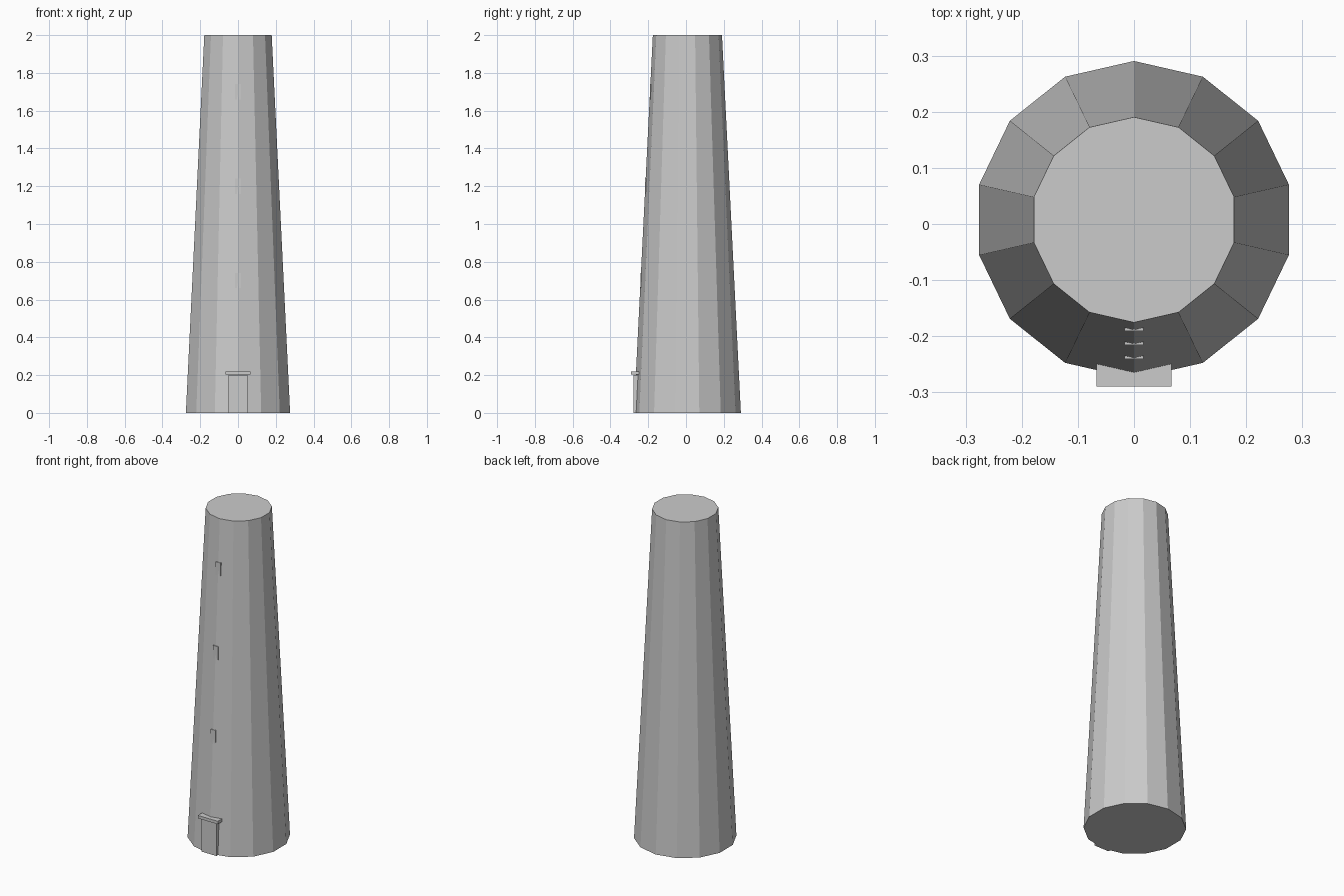
import bpy, math

if "Cube" in bpy.data.objects:
    bpy.data.objects.remove(bpy.data.objects["Cube"])

stone = bpy.data.materials.new("pale grey stone")
stone.diffuse_color = (0.6, 0.6, 0.6, 1)
stone.use_nodes = True
stone.node_tree.nodes["Principled BSDF"].inputs["Base Color"].default_value = stone.diffuse_color

CY = 0.0075           # tower axis sits slightly back, so the lintel balances it
R_BASE, R_TOP, H = 0.283, 0.183, 2.0


def box(name, x, y0, y1, z0, z1):
    """Box centred on x = 0 with half width x."""
    bpy.ops.mesh.primitive_cube_add(size=1, location=(0, (y0 + y1) / 2, (z0 + z1) / 2))
    ob = bpy.context.object
    ob.name = name
    ob.scale = (2 * x, y1 - y0, z1 - z0)
    bpy.ops.object.transform_apply(location=False, rotation=False, scale=True)
    ob.data.materials.append(stone)
    return ob


# Tapered 14-sided tower with a corner facing the front
bpy.ops.mesh.primitive_cone_add(vertices=14, radius1=R_BASE, radius2=R_TOP, depth=H,
                                location=(0, CY, H / 2))
tower = bpy.context.object
tower.name = "tower"
tower.data.materials.append(stone)

# Door and its lintel
box("door", 0.05, -0.279, -0.23, 0.0, 0.2)
box("door_lintel", 0.067, -0.29, -0.23, 0.202, 0.22)

# Narrow slit windows, barely standing out of the front corner
for i, z in enumerate((0.7, 1.2, 1.7)):
    wall = CY - (R_BASE + (R_TOP - R_BASE) * z / H)
    box(f"slit_window_{i + 1}", 0.017, wall - 0.0005, wall + 0.02, z - 0.04, z + 0.04)
